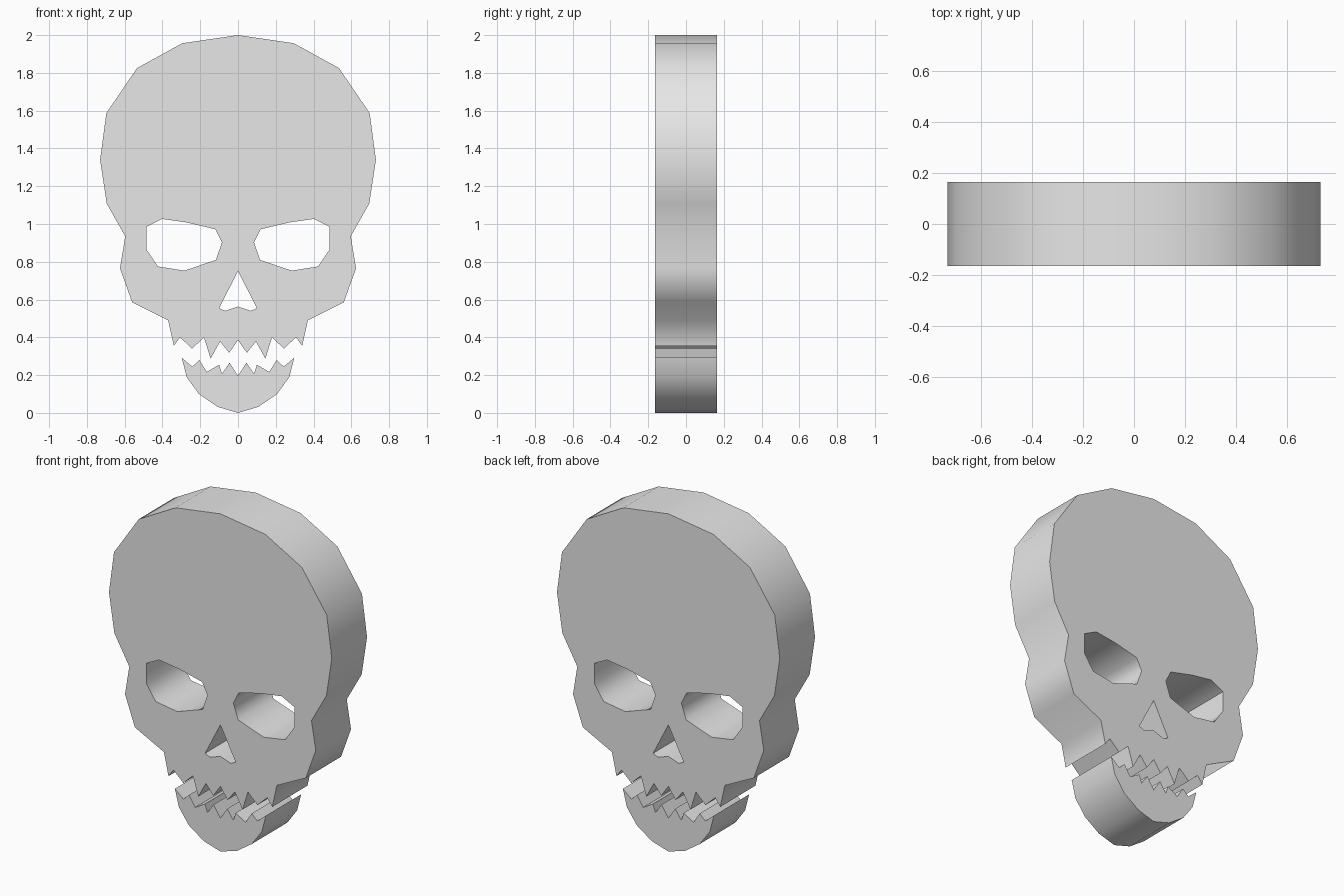
import bpy, bmesh, math
from mathutils import Vector

cube = bpy.data.objects.get("Cube")
if cube:
    bpy.data.objects.remove(cube, do_unlink=True)

HALF_DEPTH = 0.165

bone = bpy.data.materials.new("bone_grey")
bone.use_nodes = True
bone.diffuse_color = (0.8, 0.8, 0.8, 1)
bone.node_tree.nodes["Principled BSDF"].inputs["Base Color"].default_value = (0.8, 0.8, 0.8, 1)


def flip(points):
    return [(-x, z) for x, z in reversed(points)]


def symmetric(half):
    """Close a half outline that starts and ends on the centre line."""
    return half + flip(half[1:-1])


def plate(name, loops):
    """Fill an outline (with holes) and extrude it to a thick plate."""
    bm = bmesh.new()
    edges = []
    for loop in loops:
        verts = [bm.verts.new((x, -HALF_DEPTH, z)) for x, z in loop]
        edges += [bm.edges.new((v, verts[i - 1])) for i, v in enumerate(verts)]
    bmesh.ops.triangle_fill(bm, edges=edges, use_beauty=True, normal=Vector((0, -1, 0)))
    result = bmesh.ops.extrude_face_region(bm, geom=bm.faces[:])
    moved = [g for g in result["geom"] if isinstance(g, bmesh.types.BMVert)]
    bmesh.ops.translate(bm, verts=moved, vec=(0, 2 * HALF_DEPTH, 0))
    bmesh.ops.recalc_face_normals(bm, faces=bm.faces[:])
    mesh = bpy.data.meshes.new(name)
    bm.to_mesh(mesh)
    bm.free()
    mesh.materials.append(bone)
    obj = bpy.data.objects.new(name, mesh)
    bpy.context.collection.objects.link(obj)
    bpy.ops.object.select_all(action="DESELECT")
    obj.select_set(True)
    bpy.context.view_layer.objects.active = obj
    bpy.ops.object.shade_smooth_by_angle(angle=math.radians(55))
    return obj


# Cranium, cheek and upper teeth
cranium = [(0, 2), (0.295, 1.957), (0.535, 1.825), (0.697, 1.587), (0.73, 1.34),
           (0.695, 1.108), (0.597, 0.935), (0.625, 0.765), (0.56, 0.585), (0.37, 0.49)]
upper_teeth = [(0.34, 0.355), (0.307, 0.4), (0.243, 0.34), (0.18, 0.4), (0.145, 0.287),
               (0.095, 0.378), (0.047, 0.318), (0, 0.385)]

# Eye sockets and nose opening
eye = [(0.485, 0.985), (0.402, 1.027), (0.27, 1.008), (0.12, 0.972), (0.085, 0.902),
       (0.117, 0.81), (0.283, 0.753), (0.424, 0.775), (0.485, 0.865)]
nose = [(0, 0.75), (0.1, 0.555), (0.068, 0.54), (0, 0.563)]

plate("skull", [symmetric(cranium + upper_teeth), eye, flip(eye), symmetric(nose)])

# Lower jaw with teeth
lower_teeth = [(0, 0.197), (0.045, 0.265), (0.085, 0.207), (0.1, 0.255), (0.165, 0.217),
               (0.205, 0.28), (0.242, 0.245)]
chin = [(0.298, 0.292), (0.272, 0.19), (0.207, 0.1), (0.108, 0.032), (0, 0)]

plate("lower_jaw", [symmetric(lower_teeth + chin)])
